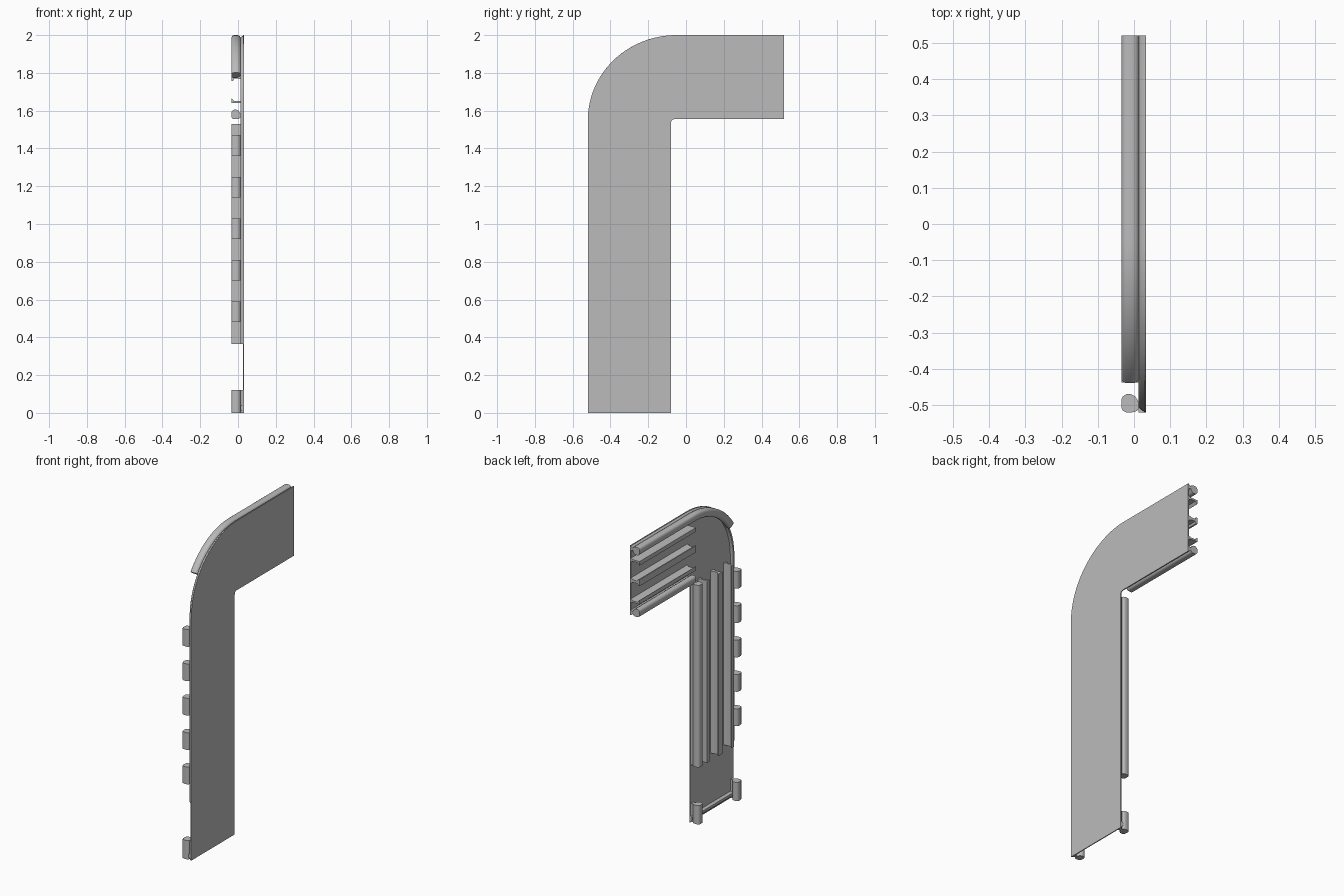
import bpy, bmesh, math

cube = bpy.data.objects.get("Cube")
if cube:
    bpy.data.objects.remove(cube, do_unlink=True)

grey = bpy.data.materials.new("plain grey")
grey.use_nodes = True
colour = (0.5, 0.5, 0.5, 1)
grey.diffuse_color = colour
grey.node_tree.nodes["Principled BSDF"].inputs["Base Color"].default_value = colour

FRONT, INNER, BACK = -0.52, -0.08, 0.52
TOP, UNDER = 2.0, 1.555
ARC_Y, ARC_Z = -0.05, 1.55
RIB_LOW, RIB_HIGH, RIB_START = 0.365, 1.53, -0.05


def sweep(name, profile, path):
    """Sweep an (x, inward distance) profile along (y, z, inward y, inward z) stations."""
    bm = bmesh.new()
    rings = [[bm.verts.new((x, y + ny * d, z + nz * d)) for x, d in profile]
             for y, z, ny, nz in path]
    n = len(profile)
    for a, b in zip(rings, rings[1:]):
        for i in range(n):
            j = (i + 1) % n
            bm.faces.new((a[i], a[j], b[j], b[i]))
    bm.faces.new(rings[0])
    bm.faces.new(rings[-1])
    bmesh.ops.recalc_face_normals(bm, faces=bm.faces)
    mesh = bpy.data.meshes.new(name)
    bm.to_mesh(mesh)
    bm.free()
    mesh.materials.append(grey)
    obj = bpy.data.objects.new(name, mesh)
    bpy.context.collection.objects.link(obj)
    bpy.ops.object.select_all(action='DESELECT')
    obj.select_set(True)
    bpy.context.view_layer.objects.active = obj
    bpy.ops.object.shade_smooth_by_angle(angle=math.radians(35))
    return obj


def upright(y, side, low, high):
    return [(y, low, side, 0), (y, high, side, 0)]


def level(z, side, start=RIB_START):
    return [(start, z, 0, side), (BACK, z, 0, side)]


def arc(start_degrees, steps=28):
    ry, rz = ARC_Y - FRONT, TOP - ARC_Z
    stations = []
    for i in range(steps + 1):
        t = math.radians(start_degrees + (90 - start_degrees) * i / steps)
        c, s = math.cos(t), math.sin(t)
        length = math.hypot(c * rz, s * ry)
        stations.append((ARC_Y - ry * c, ARC_Z + rz * s, c * rz / length, -s * ry / length))
    return stations


# Flat panel with a large outer curve and a small inner fillet
outline = [(FRONT, 0)] + [(y, z) for y, z, _, _ in arc(0)] + [(BACK, TOP), (BACK, UNDER)]
r = 0.02
for i in range(7):
    t = math.radians(90 + 15 * i)
    outline.append((INNER + r + r * math.cos(t), UNDER - r + r * math.sin(t)))
outline.append((INNER, 0))
panel_path = [(0, 0, 1, 0), (0, 0, 1, 0)]
bm = bmesh.new()
face = bm.faces.new([bm.verts.new((0.033, y, z)) for y, z in outline])
grown = bmesh.ops.extrude_face_region(bm, geom=[face])
for v in grown["geom"]:
    if isinstance(v, bmesh.types.BMVert):
        v.co.x = 0.027
bmesh.ops.recalc_face_normals(bm, faces=bm.faces)
mesh = bpy.data.meshes.new("panel")
bm.to_mesh(mesh)
bm.free()
mesh.materials.append(grey)
bpy.context.collection.objects.link(bpy.data.objects.new("panel", mesh))

# Cross-sections
rim = [(0.032, 0), (0.024, 0.004), (0.017, 0.009), (0.012, 0.014),
       (0.012, 0.026), (0.018, 0.028), (0.028, 0.034)]
bead = [(0.014, 0.013), (0.009, 0.005), (0.002, 0.001), (-0.006, 0), (-0.022, 0),
        (-0.03, 0.004), (-0.035, 0.012), (-0.035, 0.036), (-0.031, 0.044),
        (-0.022, 0.05), (-0.008, 0.05), (0.003, 0.044), (0.01, 0.034), (0.014, 0.026)]
tee_half = [(0.028, 0.016), (0.014, 0.011), (0.004, 0.008), (-0.02, 0.008), (-0.026, 0.02), (-0.035, 0.021)]
tee = tee_half + [(x, -d) for x, d in reversed(tee_half)]
lip = [(0.028, -0.012), (0.012, -0.007), (-0.035, -0.007), (-0.035, 0.019),
       (-0.028, 0.013), (-0.022, 0.004), (0.012, 0.004), (0.028, 0.012)]

# Edge rims
sweep("outer_rim", rim, [(FRONT, RIB_LOW, 1, 0)] + arc(0) + [(BACK, TOP, 0, -1)])
sweep("inner_rim", rim, upright(INNER, -1, RIB_LOW, RIB_HIGH))
sweep("lower_arm_rim", rim, level(UNDER, 1))

# Rounded beads
sweep("top_bead", bead, arc(34) + [(BACK, TOP, 0, -1)])
sweep("lower_arm_bead", bead, level(UNDER, 1))
sweep("inner_bead", bead, upright(INNER, -1, RIB_LOW, RIB_HIGH))

# Row of hooks on the front edge, and a pair at the foot
for i in range(5):
    low = 0.48 + 0.22 * i
    sweep(f"front_hook_{i + 1}", bead, upright(FRONT, 1, low, low + 0.11))
for label, y, side in (("front", FRONT, 1), ("back", INNER, -1)):
    sweep(f"{label}_foot_hook", bead, upright(y, side, 0, 0.12))
    sweep(f"{label}_foot_rim", rim, upright(y, side, 0, 0.12))

# Ribs on the upright and on the arm
mid_y, mid_z = (FRONT + INNER) / 2, (TOP + UNDER) / 2
sweep("upright_centre_rib", tee, upright(mid_y, 1, RIB_LOW, RIB_HIGH))
sweep("arm_centre_rib", tee, level(mid_z, 1))
for label, s in (("first", -1), ("second", 1)):
    sweep(f"upright_{label}_rib", lip, upright(mid_y + s * 0.13, -s, RIB_LOW, RIB_HIGH))
    sweep(f"arm_{label}_rib", lip, level(mid_z + s * 0.13, -s))

# Ledge across the foot
ledge = [(0.032, 0), (0.012, 0.02), (0.012, 0.036), (0.028, 0.045)]
sweep("foot_ledge", ledge, [(FRONT, 0, 0, 1), (INNER, 0, 0, 1)])
